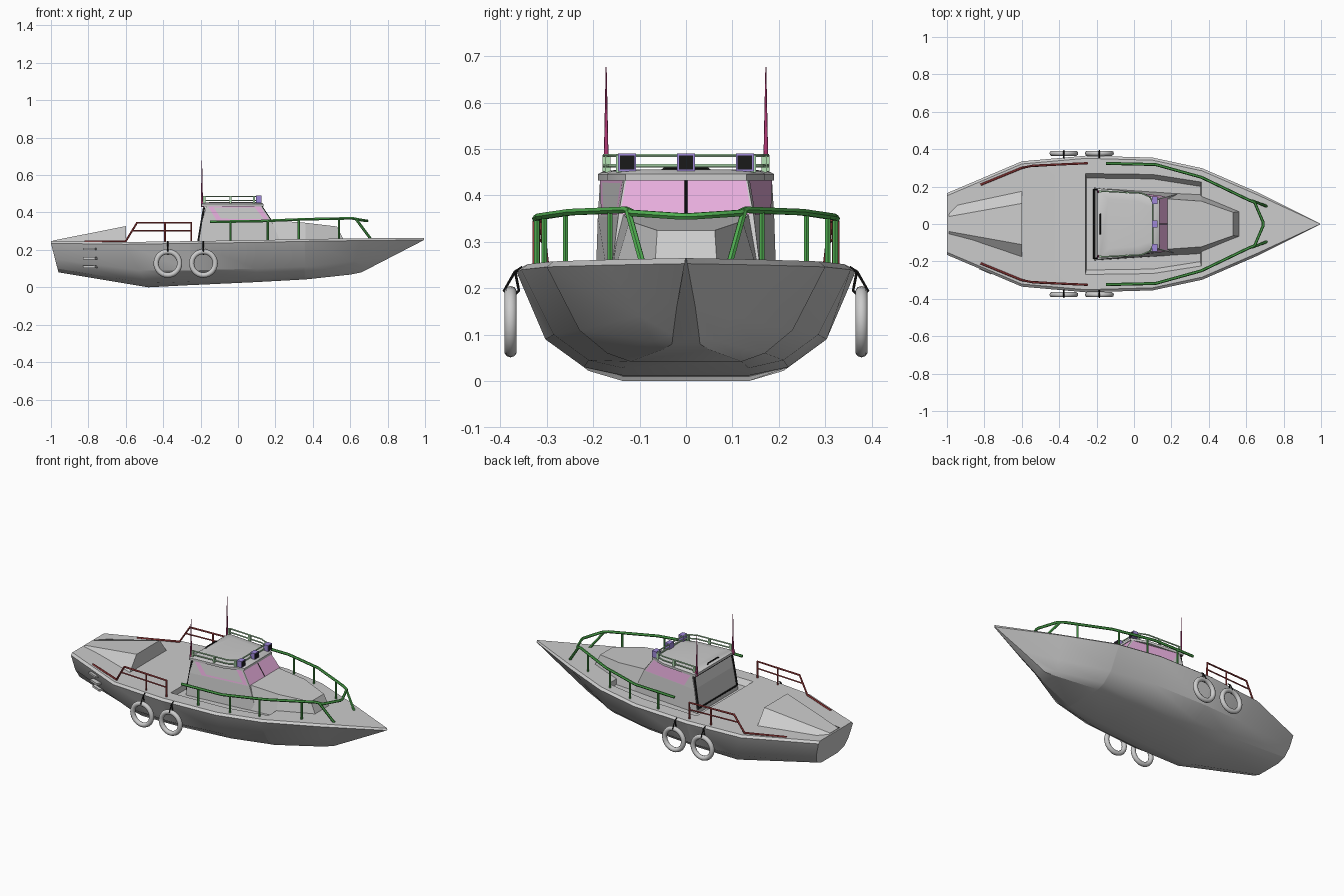
import bpy, bmesh, math
from mathutils import Vector

if "Cube" in bpy.data.objects:
    bpy.data.objects.remove(bpy.data.objects["Cube"])


def mat(name, c):
    m = bpy.data.materials.new(name)
    m.diffuse_color = (*c, 1)
    m.use_nodes = True
    m.node_tree.nodes["Principled BSDF"].inputs["Base Color"].default_value = m.diffuse_color
    return m


GREEN = mat("green", (0.08, 0.42, 0.08))
PALE = mat("pale_green", (0.45, 0.75, 0.45))
RED = mat("red", (0.42, 0.06, 0.06))
CRIMSON = mat("crimson", (0.45, 0.04, 0.18))
PINK = mat("pink", (0.8, 0.42, 0.72))
PURPLE = mat("purple", (0.35, 0.25, 0.7))
BLACK = mat("black", (0.01, 0.01, 0.01))


def finish(o, m=None, angle=None):
    if m:
        o.data.materials.append(m)
    if angle:
        bpy.ops.object.select_all(action='DESELECT')
        o.select_set(True)
        bpy.context.view_layer.objects.active = o
        bpy.ops.object.shade_smooth_by_angle(angle=math.radians(angle))
    return o


def add(name, bm, m=None, angle=None):
    me = bpy.data.meshes.new(name)
    bm.to_mesh(me)
    bm.free()
    o = bpy.data.objects.new(name, me)
    bpy.context.collection.objects.link(o)
    return finish(o, m, angle)


def sym(pts):
    return pts + [(x, -y, z) for x, y, z in reversed(pts)]


def loft(name, rings, m=None, angle=None):
    bm = bmesh.new()
    vs = [[bm.verts.new(p) for p in r] for r in rings]
    n = len(vs[0])
    for a, b in zip(vs, vs[1:]):
        for i in range(n):
            j = (i + 1) % n
            bm.faces.new((a[i], a[j], b[j], b[i]))
    bm.faces.new(vs[0])
    bm.faces.new(vs[-1])
    bmesh.ops.remove_doubles(bm, verts=bm.verts, dist=0.0005)
    bmesh.ops.recalc_face_normals(bm, faces=bm.faces)
    return add(name, bm, m, angle)


def tube(name, pts, r, m, closed=False):
    c = bpy.data.curves.new(name, 'CURVE')
    c.dimensions = '3D'
    c.bevel_depth, c.bevel_resolution, c.use_fill_caps = r, 1, True
    s = c.splines.new('POLY')
    s.points.add(len(pts) - 1)
    for p, q in zip(s.points, pts):
        p.co = (*q, 1)
    s.use_cyclic_u = closed
    o = bpy.data.objects.new(name, c)
    bpy.context.collection.objects.link(o)
    bpy.ops.object.select_all(action='DESELECT')
    o.select_set(True)
    bpy.context.view_layer.objects.active = o
    bpy.ops.object.convert(target='MESH')
    return finish(bpy.context.object, m, 50)


def box(name, loc, size, m=None, yaw=0):
    bpy.ops.mesh.primitive_cube_add(size=1, location=loc, rotation=(0, 0, yaw))
    o = bpy.context.object
    o.name, o.scale = name, size
    return finish(o, m)


# Hull: keel x, sheer x, (y, z) of keel edge, chine, side, sheer, then walkway edge and depth
STATIONS = [
    (-0.96, -1.0, (.08, .08), (.13, .10), (.155, .15), (.165, .235), .12, 0),
    (-0.48, -0.6, (.135, 0), (.21, .022), (.29, .09), (.335, .23), .25, 0),
    (-0.25, -0.26, (.135, .012), (.22, .03), (.303, .09), (.365, .235), .27, 0),
    (-0.245, -0.255, (.135, .012), (.22, .03), (.303, .09), (.365, .235), .27, .03),
    (0.10, 0.10, (.135, .028), (.21, .045), (.285, .10), (.355, .24), .265, .03),
    (0.355, 0.355, (.12, .042), (.17, .06), (.23, .11), (.30, .246), .225, .03),
    (0.36, 0.36, (.12, .042), (.17, .06), (.23, .11), (.30, .246), .225, 0),
    (0.60, 0.66, (.05, .068), (.07, .085), (.10, .14), (.17, .25), .10, 0),
    (0.66, 0.995, (.03, .08), (.028, .10), (.02, .16), (.003, .253), .001, 0)]
rings = []
for xb, xt, k, c1, c2, sh, yin, dep in STATIONS:
    zx = lambda z: xb + (xt - xb) * min(1, (z - k[1]) / (sh[1] - k[1]))
    half = [(zx(z), y, z) for y, z in (k, c1, c2, sh)]
    zt = sh[1] + 0.012
    half += [(xt, max(.001, sh[0] - .014), zt), (xt, yin, zt),
             (xt, max(.0005, yin - .8 * dep), zt - dep)]
    rings.append(sym(half))
loft("hull", rings, angle=25)

# Engine cover at the stern
loft("engine_cover", [sym([(-.99, .10, .235), (-.99, .04, .25)]),
                      sym([(-.6, .18, .235), (-.6, .11, .327)])])

# Cabin with windows
LV = [((-.215, .195, .2), (.245, .165, .2)),
      ((-.19, .19, .355), (.18, .146, .355)),
      ((-.17, .185, .437), (.125, .132, .437))]
loft("cabin", [sym(list(r)) for r in LV])


def panel(name, corners, m):
    v = [Vector(c) for c in corners]
    n = (v[1] - v[0]).cross(v[3] - v[0]).normalized() * 0.002
    bm = bmesh.new()
    bm.faces.new([bm.verts.new(p + n) for p in v])
    return add(name, bm, m)


def on_side(u, v, s):
    lo = Vector(LV[1][0]).lerp(Vector(LV[1][1]), u)
    hi = Vector(LV[2][0]).lerp(Vector(LV[2][1]), u)
    p = lo.lerp(hi, v)
    return (p.x, p.y * s, p.z)


UV = [(.2, .04), (.97, .04), (.97, .98), (.03, .98)]
panel("side_window_right", [on_side(u, v, -1) for u, v in UV], PINK)
panel("side_window_left", [on_side(u, v, 1) for u, v in reversed(UV)], PINK)
a, b = on_side(1, .04, 1), on_side(1, .98, 1)
for s, nm in ((-1, "right"), (1, "left")):
    q = [(a[0], .003, a[2]), (a[0], a[1] - .004, a[2]), (b[0], b[1] - .004, b[2]), (b[0], .003, b[2])]
    q = [(x, y * s, z) for x, y, z in q]
    panel("windscreen_" + nm, q if s > 0 else q[::-1], PINK)
tube("windscreen_bar", [(a[0], 0, a[2]), (b[0], 0, b[2])], .003, BLACK)

# Roof with soft crown
OUT = [(-.195, .19), (.03, .17), (.10, .145), (.135, .13)]
loft("roof", [sym([(x * k, y * k, z) for x, y in OUT])
              for z, k in ((.432, 1), (.446, 1), (.453, .93), (.456, .7))], angle=40)

# Door frame and roof handle
tube("door_frame", sym([(-.212, .185, .245), (-.182, .18, .425)]), .006, BLACK, True)
tube("roof_handle", sym([(-.18, .055, .45), (-.18, .045, .458)]), .004, BLACK)

# Foredeck trunk
loft("foredeck_trunk", [
    sym([(.1, .175, .2), (.36, .165, .2), (.59, .07, .2)]),
    sym([(.1, .14, .365), (.36, .122, .345), (.53, .062, .325)])])

# Roof rack, lamps
RACK = [(-.18, .176), (.04, .165), (.085, .145), (.10, .115)]
for z in (.464, .486):
    tube("rack_rail", sym([(x, y, z) for x, y in RACK]), .004, PALE)
for s in (-1, 1):
    for x, y in ((-.18, .174), (-.04, .169), (.085, .145)):
        box("rack_post", (x, y * s, .468), (.012, .012, .038), PALE)
for y in (-.127, 0, .127):
    box("lamp_housing", (.11, y, .471), (.03, .039, .038), PURPLE)
    box("lamp_face", (.1245, y, .471), (.003, .031, .030), BLACK)

# Bow rail top path, one side
BOW = [Vector(p) for p in ((-.15, .324, .35), (.115, .318, .354), (.36, .25, .364), (.61, .13, .369))]
tube("bow_rail", sym([tuple(p) for p in BOW] + [(.645, .115, .362), (.69, .01, .355)]), .008, GREEN)


def rail_at(x):
    for p, q in zip(BOW, BOW[1:]):
        if p.x <= x <= q.x:
            return p.lerp(q, (x - p.x) / (q.x - p.x))


for s in (-1, 1):
    for x in (-.145, -.04, .16, .325, .54):
        if x > -.1:
            p = rail_at(x)
            tube("bow_rail_post", [(x, p.y * s, .245), (x, p.y * s, p.z)], .0065, GREEN)
    tube("bow_rail_leg", [(.63, .125 * s, .366), (.71, .095 * s, .258)], .0075, GREEN)

    # Stern rail
    tube("stern_rail", [(-.82, .21 * s, .245), (-.6, .30 * s, .247), (-.54, .312 * s, .345),
                        (-.25, .325 * s, .345), (-.25, .325 * s, .24)], .006, RED)
    tube("stern_mid_rail", [(-.565, .307 * s, .303), (-.25, .325 * s, .303)], .004, RED)
    tube("stern_rail_post", [(-.39, .319 * s, .24), (-.39, .319 * s, .345)], .005, RED)

    # Tyre fenders on ropes
    for x in (-.375, -.185):
        bpy.ops.mesh.primitive_torus_add(major_radius=.063, minor_radius=.014, major_segments=28,
                                         minor_segments=10, location=(x, .378 * s, .128),
                                         rotation=(math.pi / 2, 0, 0))
        o = bpy.context.object
        o.name = "tyre_fender"
        finish(o, angle=60)
        tube("fender_rope", [(x, .352 * s, .246), (x, .369 * s, .235), (x, .392 * s, .195),
                             (x, .378 * s, .176), (x, .36 * s, .195), (x, .368 * s, .235)], .0035, BLACK)

    # Whip antenna
    bpy.ops.mesh.primitive_cone_add(vertices=8, radius1=.006, radius2=.001, depth=.24,
                                    location=(-.193, .172 * s, .557))
    o = bpy.context.object
    o.name = "antenna"
    finish(o, CRIMSON, 50)
    box("antenna_base", (-.19, .174 * s, .445), (.014, .012, .03), CRIMSON)

# Exhaust vents on the right quarter
for z, y in ((.205, .242), (.155, .228), (.11, .205)):
    box("exhaust_vent", (-.79, -y, z), (.07, .03, .012), yaw=-math.atan(.43))
